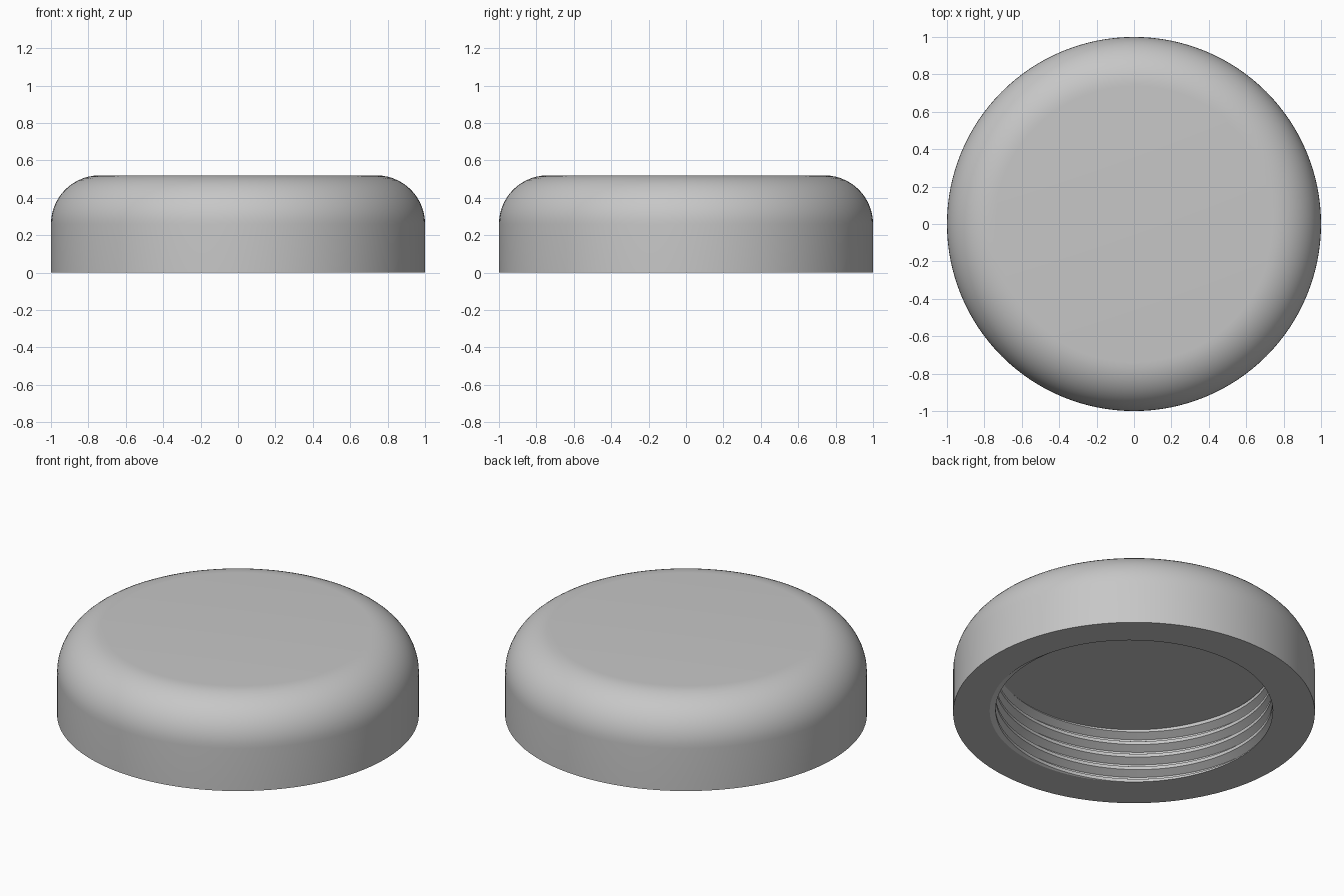
import bpy
import bmesh
from math import sin, cos, pi, radians

cube = bpy.data.objects.get("Cube")
if cube:
    bpy.data.objects.remove(cube, do_unlink=True)

SEGMENTS = 128
RADIUS, HEIGHT, FILLET = 1.0, 0.52, 0.26
MINOR, MAJOR = 0.765, 0.808      # thread crest and root radii
PITCH, CEILING = 0.08, 0.333
START = radians(190)             # angle where a crest meets the rim


def add_grid(bm, rows, point):
    """Sweep a row of points around the axis; point(row, angle) -> coordinate."""
    columns = [[bm.verts.new(point(r, 2 * pi * i / SEGMENTS)) for r in rows]
               for i in range(SEGMENTS + 1)]
    for a, b in zip(columns, columns[1:]):
        for j in range(len(rows) - 1):
            bm.faces.new((a[j], b[j], b[j + 1], a[j + 1]))


def outer_point(row, angle):
    r, z = row
    return (r * cos(angle), r * sin(angle), z)


def thread_point(row, angle):
    r, turn = row
    z = PITCH * (turn + (angle - START) / (2 * pi))
    return (r * cos(angle), r * sin(angle), z)


bm = bmesh.new()

# Threaded bore: trapezoid thread swept along a right-handed helix
thread = [(r, k + t) for k in range(-2, 7)
          for r, t in ((MAJOR, -0.4375), (MINOR, -0.125),
                       (MINOR, 0.125), (MAJOR, 0.4375))]
add_grid(bm, thread, thread_point)
bmesh.ops.remove_doubles(bm, verts=bm.verts[:], dist=1e-5)
for height, direction in ((0, -1), (CEILING, 1)):
    bmesh.ops.bisect_plane(bm, geom=bm.verts[:] + bm.edges[:] + bm.faces[:],
                           dist=1e-6, plane_co=(0, 0, height),
                           plane_no=(0, 0, direction), clear_outer=True)

# Outer wall with a rounded shoulder
steps = 14
wall = [(RADIUS, 0)] + [
    (RADIUS - FILLET + FILLET * cos(pi / 2 * i / steps),
     HEIGHT - FILLET + FILLET * sin(pi / 2 * i / steps))
    for i in range(steps + 1)]
add_grid(bm, wall, outer_point)
bmesh.ops.remove_doubles(bm, verts=bm.verts[:], dist=1e-5)

# Flat rim, inner ceiling and top disc
for height in (0, CEILING, HEIGHT):
    loop = [e for e in bm.edges if e.is_boundary
            and all(abs(v.co.z - height) < 1e-4 for v in e.verts)]
    bmesh.ops.triangle_fill(bm, edges=loop, use_beauty=True,
                            normal=(0, 0, 1))
bmesh.ops.recalc_face_normals(bm, faces=bm.faces[:])

mesh = bpy.data.meshes.new("threaded_cap")
bm.to_mesh(mesh)
bm.free()
cap = bpy.data.objects.new("threaded_cap", mesh)
bpy.context.collection.objects.link(cap)

# Plain grey material
grey = bpy.data.materials.new("light_grey")
grey.use_nodes = True
colour = (0.57, 0.57, 0.57, 1)
grey.diffuse_color = colour
grey.node_tree.nodes["Principled BSDF"].inputs["Base Color"].default_value = colour
mesh.materials.append(grey)

# Smooth shading with crisp thread and rim edges
bpy.ops.object.select_all(action='DESELECT')
cap.select_set(True)
bpy.context.view_layer.objects.active = cap
bpy.ops.object.shade_smooth_by_angle(angle=radians(25))
